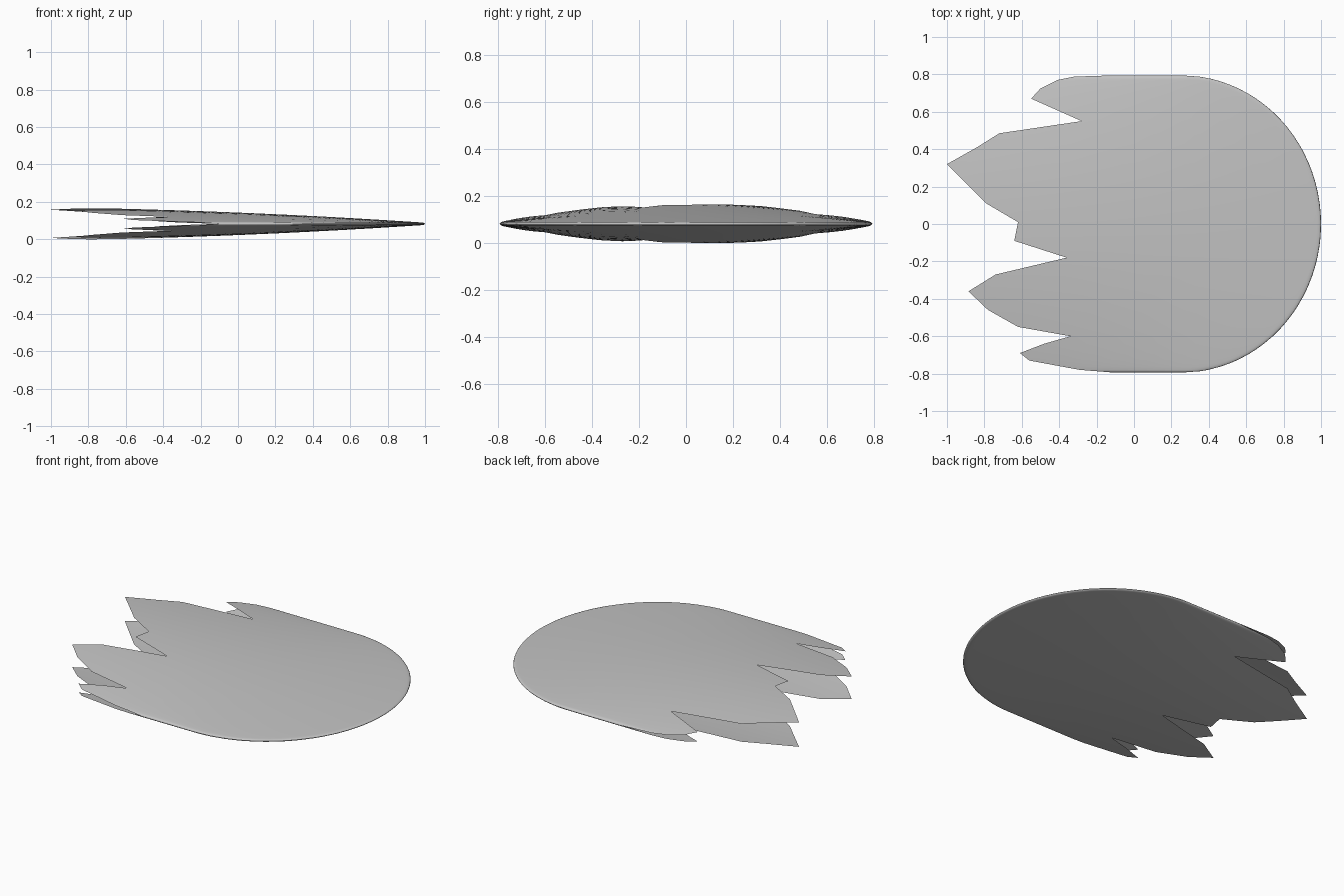
import bpy
import bmesh
import math

cube = bpy.data.objects.get("Cube")
if cube:
    bpy.data.objects.remove(cube, do_unlink=True)

HALF_W = 0.795      # half width of the outline
NOSE_X = 0.25       # where the straight sides turn into the rounded end
NOSE_LEN = 0.75
MID_Z = 0.082
COLUMNS = 28
ROWS = 44

# Torn edge, from the front side to the back side, as (x, y)
TORN = [(-0.1, -HALF_W), (-0.29, -0.78), (-0.56, -0.73), (-0.61, -0.69), (-0.48, -0.64),
        (-0.34, -0.6), (-0.62, -0.55), (-0.78, -0.46), (-0.885, -0.36),
        (-0.74, -0.27), (-0.36, -0.18), (-0.64, -0.09), (-0.62, 0.01),
        (-0.79, 0.11), (-1, 0.32), (-0.84, 0.41), (-0.72, 0.485),
        (-0.28, 0.55), (-0.55, 0.67), (-0.5, 0.725), (-0.41, 0.77),
        (-0.32, 0.788), (-0.1, HALF_W)]


def torn_x(y):
    for (x0, y0), (x1, y1) in zip(TORN, TORN[1:]):
        if y <= y1:
            return x0 + (x1 - x0) * (y - y0) / (y1 - y0)
    return TORN[-1][0]


def round_x(y):
    return NOSE_X + NOSE_LEN * math.sqrt(max(0, 1 - (y / HALF_W) ** 2))


def half_height(x, y):
    """Gently swollen height above the middle plane, with a small rounded rim."""
    nose = max(0, (x - NOSE_X) / NOSE_LEN)
    width = HALF_W * math.sqrt(max(0, 1 - nose ** 2))
    across = min(1, abs(y) / width) if width > 0.001 else 1
    u = (1 - x) / 1.6
    swell = 0.074 * (1.45 * u - 0.45 * u * u) * max(0, math.cos(across * math.pi / 2)) ** 0.8
    inset = max(0, 1 - math.hypot(nose, y / HALF_W)) * HALF_W
    k = 1 - min(1, inset / 0.015)
    return swell + 0.006 * math.sqrt(max(0, 1 - k * k))


# Row positions: every torn corner plus an even spread, denser at the sides
ys = [p[1] for p in TORN]
for i in range(1, ROWS):
    y = HALF_W * math.sin(math.pi * (i / ROWS - 0.5))
    if min(abs(y - other) for other in ys) > 0.004:
        ys.append(y)
ys.sort()

# Upper skin
bm = bmesh.new()
grid = []
for y in ys:
    left, right = torn_x(y), round_x(y)
    row = []
    for c in range(COLUMNS + 1):
        x = left + (right - left) * math.sin(math.pi / 2 * c / COLUMNS)
        on_rim = c == COLUMNS or abs(y) >= HALF_W
        row.append(bm.verts.new((x, y, 0 if on_rim else half_height(x, y))))
    grid.append(row)
for a, b in zip(grid, grid[1:]):
    for c in range(COLUMNS):
        bm.faces.new((a[c], a[c + 1], b[c + 1], b[c]))

mesh = bpy.data.meshes.new("broken_shell")
bm.to_mesh(mesh)
bm.free()
shell = bpy.data.objects.new("broken_shell", mesh)
bpy.context.collection.objects.link(shell)
shell.location.z = MID_Z

# Lower skin, joined along the rim and open along the torn edge
mirror = shell.modifiers.new("lower_skin", 'MIRROR')
mirror.use_axis = (False, False, True)
mirror.use_clip = True
mirror.merge_threshold = 0.0001

grey = bpy.data.materials.new("plain_grey")
grey.use_nodes = True
colour = (0.55, 0.55, 0.55, 1)
grey.diffuse_color = colour
grey.node_tree.nodes["Principled BSDF"].inputs["Base Color"].default_value = colour
mesh.materials.append(grey)
mesh.polygons.foreach_set("use_smooth", [True] * len(mesh.polygons))
